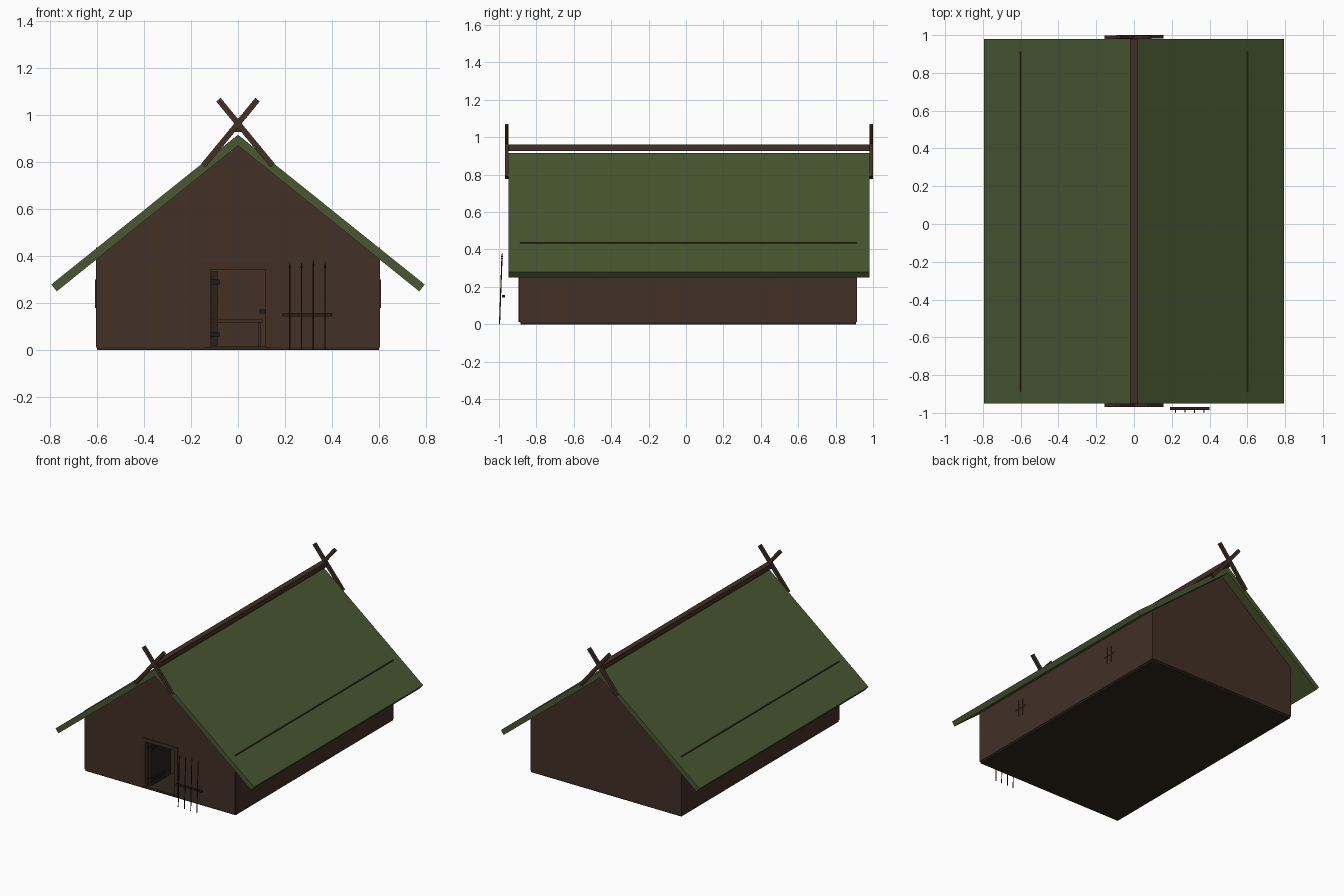
import bpy, bmesh, math
from mathutils import Matrix, Vector

if "Cube" in bpy.data.objects:
    bpy.data.objects.remove(bpy.data.objects["Cube"])


def srgb(r, g, b):
    return [((c / 255 + 0.055) / 1.055) ** 2.4 for c in (r, g, b)] + [1]


def material(name, rgb):
    m = bpy.data.materials.new(name)
    m.diffuse_color = srgb(*rgb)
    m.use_nodes = True
    m.node_tree.nodes["Principled BSDF"].inputs["Base Color"].default_value = m.diffuse_color
    return m


WALL = material("brown planks", (66, 48, 38))
ROOF = material("green turf", (72, 87, 49))
BEAM = material("timber", (66, 46, 37))
FLOOR = material("dark earth", (48, 39, 29))
DARK = material("dark wood", (44, 33, 26))
IRON = material("iron", (30, 28, 27))


def finish(name, bm, mat):
    bmesh.ops.recalc_face_normals(bm, faces=bm.faces)
    me = bpy.data.meshes.new(name)
    bm.to_mesh(me)
    bm.free()
    me.materials.append(mat)
    ob = bpy.data.objects.new(name, me)
    bpy.context.collection.objects.link(ob)
    return ob


def box(name, x, y, z, mat):
    """Box from (min, max) ranges."""
    bm = bmesh.new()
    size = [r[1] - r[0] for r in (x, y, z)]
    mid = [(r[1] + r[0]) / 2 for r in (x, y, z)]
    bmesh.ops.create_cube(bm, size=1, matrix=Matrix.Translation(mid) @ Matrix.Diagonal((*size, 1)))
    return finish(name, bm, mat)


def extrude_y(name, profile, y0, y1, mat):
    """Extrude an (x, z) outline along y."""
    bm = bmesh.new()
    face = bm.faces.new([bm.verts.new((x, y0, z)) for x, z in profile])
    new = bmesh.ops.extrude_face_region(bm, geom=[face])["geom"]
    bmesh.ops.translate(bm, vec=(0, y1 - y0, 0), verts=[v for v in new if isinstance(v, bmesh.types.BMVert)])
    return finish(name, bm, mat)


def rod(name, a, b, r1, r2, mat, sides=6):
    """Tapered rod between two points."""
    a, b = Vector(a), Vector(b)
    d = b - a
    bm = bmesh.new()
    m = Matrix.Translation((a + b) / 2) @ d.to_track_quat("Z", "Y").to_matrix().to_4x4()
    bmesh.ops.create_cone(bm, cap_ends=True, segments=sides, radius1=r1, radius2=r2, depth=d.length, matrix=m)
    return finish(name, bm, mat)


# Floor and walls
box("floor", (-0.6, 0.6), (-0.885, 0.91), (0, 0.015), FLOOR)
gable = [(0.6, 0.415), (0, 0.895), (-0.6, 0.415)]
extrude_y("back_wall", [(-0.6, 0.012), (0.6, 0.012)] + gable, 0.895, 0.915, WALL)
doorway = [(-0.6, 0.012), (-0.12, 0.012), (-0.12, 0.345), (0.12, 0.345), (0.12, 0.012), (0.6, 0.012)]
extrude_y("front_wall", doorway + gable, -0.89, -0.87, WALL)
for s, side in ((-1, "left"), (1, "right")):
    box(f"{side}_wall", sorted((s * 0.585, s * 0.604)), (-0.888, 0.913), (0.012, 0.436), WALL)
    # Window lattices
    for i, yc in enumerate((-0.46, 0.46)):
        xr = sorted((s * 0.602, s * 0.608))
        for o in (-0.02, 0.02):
            box(f"{side}_window_upright_{i}", xr, (yc + o - 0.004, yc + o + 0.004), (0.18, 0.3), BEAM)
        box(f"{side}_window_bar_{i}", xr, (yc - 0.05, yc + 0.05), (0.236, 0.244), BEAM)

# Turf roof
extrude_y("roof", [(0, 0.915), (0.793, 0.279), (0.77, 0.25), (0, 0.869), (-0.77, 0.25), (-0.793, 0.279)],
          -0.95, 0.98, ROOF)

# Ridge pole and crossed gable timbers
box("ridge_pole", (-0.02, 0.02), (-0.95, 0.98), (0.926, 0.961), BEAM)
for end, yc in (("front", -0.959), ("back", 0.99)):
    for s in (-1, 1):
        a, b = Vector((s * 0.147, 0, 0.784)), Vector((-s * 0.083, 0, 1.064))
        n = Vector((b.z - a.z, 0, a.x - b.x)).normalized() * 0.012
        off = s * 0.0005
        extrude_y(f"{end}_crossed_timber", [((p.x), (p.z)) for p in (a - n, a + n, b + n, b - n)],
                  yc - 0.009 + off, yc + 0.009 + off, BEAM)

# Door frame
for s in (-1, 1):
    box("door_post", sorted((s * 0.116, s * 0.142)), (-0.895, -0.865), (0.012, 0.345), BEAM)
box("door_lintel", (-0.142, 0.142), (-0.895, -0.865), (0.342, 0.368), BEAM)

# Door standing open inwards, with hinges
box("door", (-0.112, -0.088), (-0.865, -0.64), (0.02, 0.335), DARK)
for z in (0.065, 0.29):
    box("door_hinge", (-0.116, -0.078), (-0.872, -0.72), (z - 0.01, z + 0.01), IRON)
box("door_latch", (0.092, 0.118), (-0.87, -0.855), (0.155, 0.173), IRON)

# Table inside
box("table_top", (-0.3, 0.105), (0.0, 0.5), (0.118, 0.13), BEAM)
for x in (-0.29, 0.085):
    for y in (0.01, 0.48):
        box("table_leg", (x, x + 0.012), (y, y + 0.012), (0.012, 0.12), BEAM)

# Leaning spears on a rack bar
box("spear_rack", (0.19, 0.4), (-0.984, -0.968), (0.144, 0.157), DARK)
for i in range(4):
    x = 0.22 + 0.05 * i
    top = 0.35 if i != 2 else 0.36
    rod("spear_shaft", (x, -0.997, 0), (x, -0.984, top), 0.003, 0.003, DARK)
    rod("spear_tip", (x, -0.984, top), (x, -0.983, top + 0.022), 0.005, 0.0005, IRON, 4)
